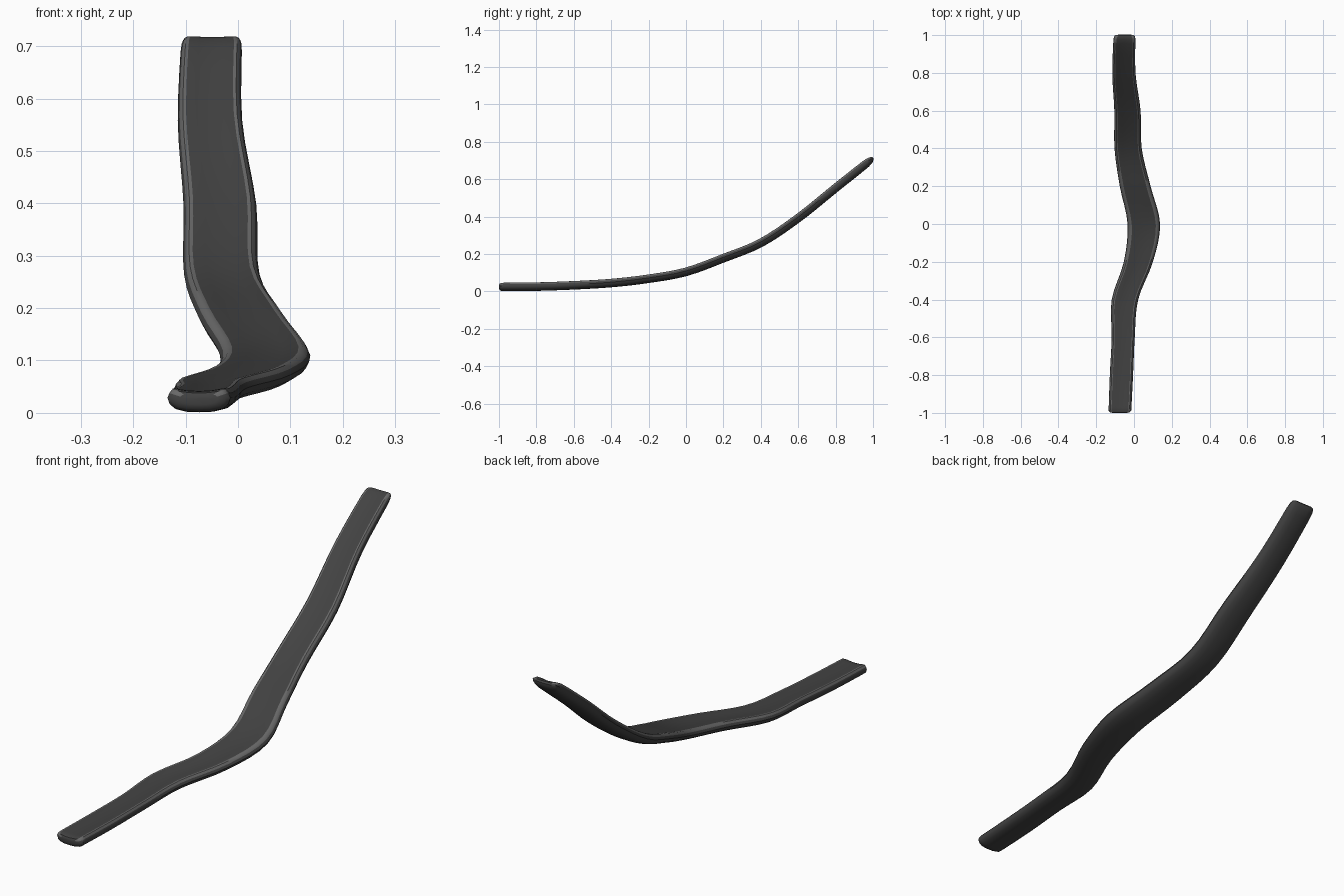
import bpy
import bmesh
from mathutils import Vector

if "Cube" in bpy.data.objects:
    bpy.data.objects.remove(bpy.data.objects["Cube"])


def material(name, value):
    m = bpy.data.materials.new(name)
    m.use_nodes = True
    colour = (value, value, value, 1)
    m.diffuse_color = colour
    m.node_tree.nodes["Principled BSDF"].inputs["Base Color"].default_value = colour
    return m


# Stations along the strip: y, left edge x, right edge x, mid height
stations = [(-1.0, -.135, -.015, .026), (-.8, -.128, -.005, .028), (-.6, -.118, .004, .035),
            (-.4, -.118, .022, .047), (-.2, -.054, .1, .07), (0, -.034, .138, .107),
            (.2, -.075, .088, .18), (.4, -.103, .041, .262), (.6, -.104, .035, .395),
            (.8, -.115, .008, .556), (1.0, -.108, .008, .715)]

# Half section from the top middle round the rim to the belly middle
half = [(0, .62), (.4, .68), (.74, .82), (.84, .8), (.94, .5), (1, .1),
        (.93, -.4), (.75, -.75), (.4, -.96), (0, -1)]
section = half + [(-u, v) for u, v in half[-2:0:-1]]
RIM = {2, 3, len(section) - 4, len(section) - 3}


def path(t):
    """Smooth spline through the stations at parameter t."""
    i = min(int(t), len(stations) - 2)
    f = t - i
    p = [Vector(stations[max(0, min(len(stations) - 1, i + k))]) for k in (-1, 0, 1, 2)]
    m0, m1 = (p[2] - p[0]) / 2, (p[3] - p[1]) / 2
    return ((2 * f**3 - 3 * f**2 + 1) * p[1] + (f**3 - 2 * f**2 + f) * m0
            + (3 * f**2 - 2 * f**3) * p[2] + (f**3 - f**2) * m1)


# Rings: parameter, width scale, thickness scale, with narrowing ends
last = len(stations) - 1
rings = [(0, .62, .4), (.03, .86, .75), (.1, 1, .95), (.2, 1, 1)]
rings += [(k / 4, 1, 1) for k in range(1, last * 4 - 1)]
rings += [(last - .25, 1, .95), (last - .12, .98, .75), (last - .04, .93, .45), (last, .75, .2)]

bm = bmesh.new()
loops = []
for t, wide, thick in rings:
    y, x0, x1, z = path(t)
    a, b = path(max(0, t - .05)), path(min(last, t + .05))
    along = Vector((0, b[0] - a[0], b[3] - a[3])).normalized()
    up = Vector((0, -along.z, along.y))
    centre, w = Vector(((x0 + x1) / 2, y, z)), (x1 - x0) / 2 * wide
    loops.append([bm.verts.new(centre + Vector((u * w, 0, 0)) + up * (v * .025 * thick))
                  for u, v in section])

n = len(section)
for a, b in zip(loops, loops[1:]):
    for j in range(n):
        face = bm.faces.new((a[j], a[(j + 1) % n], b[(j + 1) % n], b[j]))
        face.material_index = 1 if j in RIM else 0
for loop in (loops[0], loops[-1]):
    bm.faces.new(loop)
bmesh.ops.recalc_face_normals(bm, faces=bm.faces)

mesh = bpy.data.meshes.new("curved_strip")
bm.to_mesh(mesh)
bm.free()
mesh.materials.append(material("dark grey", .055))
mesh.materials.append(material("rim grey", .14))
strip = bpy.data.objects.new("curved_strip", mesh)
bpy.context.collection.objects.link(strip)
bpy.context.view_layer.objects.active = strip
strip.select_set(True)
bpy.ops.object.shade_smooth_by_angle(angle=.7)
